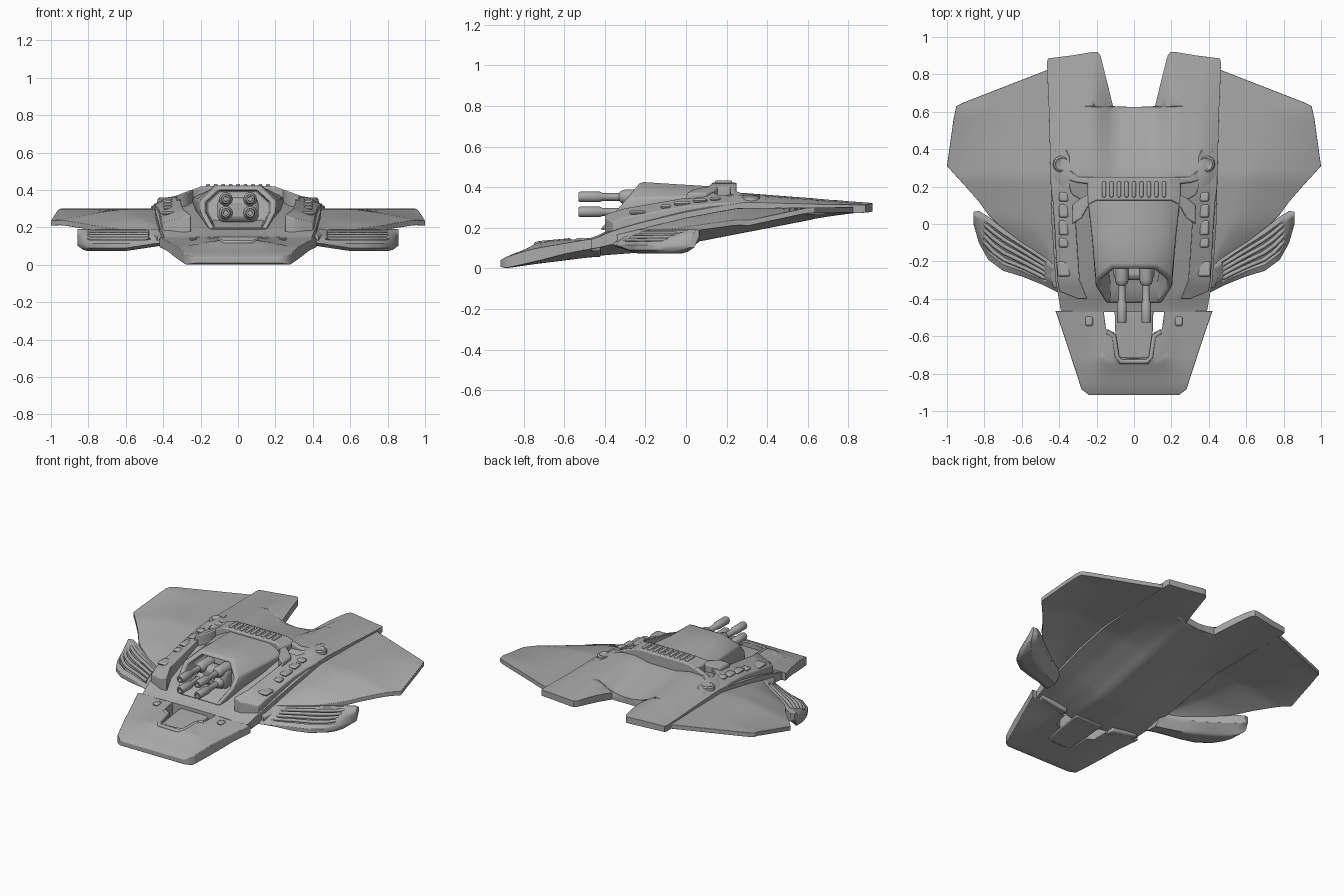
import bpy, bmesh, math

if "Cube" in bpy.data.objects:
    bpy.data.objects.remove(bpy.data.objects["Cube"])

grey = bpy.data.materials.new("hull_grey")
grey.use_nodes = True
grey.diffuse_color = (0.4, 0.4, 0.4, 1)
grey.node_tree.nodes["Principled BSDF"].inputs["Base Color"].default_value = (0.4, 0.4, 0.4, 1)


def ramp(points, v):
    """Piecewise linear lookup."""
    if v <= points[0][0]:
        return points[0][1]
    for (a, p), (b, q) in zip(points, points[1:]):
        if v <= b:
            return p + (q - p) * (v - a) / (b - a)
    return points[-1][1]


def finish(name, bm, mirror=True, bevel=0.008):
    bmesh.ops.recalc_face_normals(bm, faces=bm.faces)
    mesh = bpy.data.meshes.new(name)
    bm.to_mesh(mesh)
    bm.free()
    obj = bpy.data.objects.new(name, mesh)
    bpy.context.collection.objects.link(obj)
    mesh.materials.append(grey)
    if mirror:
        obj.modifiers.new("mirror", 'MIRROR').use_clip = True
    if bevel:
        mod = obj.modifiers.new("bevel", 'BEVEL')
        mod.width, mod.segments, mod.angle_limit = bevel, 2, math.radians(45)
    bpy.ops.object.select_all(action='DESELECT')
    bpy.context.view_layer.objects.active = obj
    obj.select_set(True)
    bpy.ops.object.shade_smooth_by_angle(angle=math.radians(40))


def plate(name, rows, top, bottom, cols=8, across=False):
    """Solid sheet; rows are (y, x_in, x_out), or (x, y_in, y_out) if across."""
    starts, ends = [r[:2] for r in rows], [(r[0], r[2]) for r in rows]
    steps = []
    for (s, *_), (e, *_) in zip(rows, rows[1:]):
        n = max(1, math.ceil((e - s) / 0.04))
        steps += [s + (e - s) * i / n for i in range(n)]
    steps.append(rows[-1][0])
    bm = bmesh.new()
    upper, lower = [], []
    for s in steps:
        a, b = ramp(starts, s), ramp(ends, s)
        line = [(t / cols, a + (b - a) * t / cols) for t in range(cols + 1)]
        line = [(t, s, v) if across else (t, v, s) for t, v in line]
        upper.append([bm.verts.new((x, y, top(x, y, t))) for t, x, y in line])
        lower.append([bm.verts.new((x, y, bottom(x, y, t))) for t, x, y in line])

    def face(*quad):
        if any(v.co.x > 1e-4 for v in quad):
            bm.faces.new(quad)

    last = len(steps) - 1
    for i in range(last):
        for g in (upper, lower):
            for j in range(cols):
                face(g[i][j], g[i + 1][j], g[i + 1][j + 1], g[i][j + 1])
        for j in (0, cols):
            face(upper[i][j], upper[i + 1][j], lower[i + 1][j], lower[i][j])
    for i in (0, last):
        for j in range(cols):
            face(upper[i][j], upper[i][j + 1], lower[i][j + 1], lower[i][j])
    finish(name, bm)


def loft(name, rings, mirror=False, bevel=0.0):
    bm = bmesh.new()
    loops = [[bm.verts.new(p) for p in ring] for ring in rings]
    for a, b in zip(loops, loops[1:]):
        for i in range(len(a)):
            k = (i + 1) % len(a)
            bm.faces.new((a[i], a[k], b[k], b[i]))
    bm.faces.new(loops[0])
    bm.faces.new(loops[-1])
    finish(name, bm, mirror, bevel)


def block(name, centre, size, mirror=True, bevel=0.01):
    bm = bmesh.new()
    bmesh.ops.create_cube(bm, size=1)
    for v in bm.verts:
        v.co = [c + d * s for c, d, s in zip(centre, v.co, size)]
    finish(name, bm, mirror, bevel)


def tube(name, points, radius):
    """Round bar through points, mirrored."""
    curve = bpy.data.curves.new(name, 'CURVE')
    curve.dimensions, curve.bevel_depth, curve.bevel_resolution = '3D', radius, 2
    curve.use_fill_caps = True
    line = curve.splines.new('POLY')
    line.points.add(len(points) - 1)
    for p, co in zip(line.points, points):
        p.co = (*co, 1)
    curve.materials.append(grey)
    obj = bpy.data.objects.new(name, curve)
    bpy.context.collection.objects.link(obj)
    obj.modifiers.new("mirror", 'MIRROR')


# Main hull with trough, narrow keel and two rear prongs
def hull_top(x, y, t=0):
    ridge = ramp([(-.46, .15), (-.38, .19), (-.2, .25), (0, .31), (.25, .375), (.92, .322)], y)
    edge = ramp([(-.46, .14), (-.3, .2), (0, .27), (.3, .32), (.92, .312)], y)
    trough = ramp([(-.46, .15), (-.2, .25), (0, .31), (.25, .352), (.63, .282), (.92, .31)], y)
    return ramp([(.1, trough), (.21, ridge), (.37, ridge - .008), (.46, edge)], x)


def hull_bottom(x, y, t=0):
    keel = ramp([(-.46, .06), (-.2, .08), (0, .12), (.63, .242), (.92, .285)], y)
    edge = ramp([(-.46, .1), (-.2, .16), (0, .21), (.25, .258), (.92, .275)], y)
    return ramp([(.1, keel), (.16, keel + (edge - keel) * .3), (.3, keel + (edge - keel) * .75), (.46, edge)], x)


plate("hull", [(-.47, 0, .39), (-.3, 0, .42), (0, 0, .44), (.625, 0, .455), (.63, .112, .457),
               (.865, .17, .465), (.885, .175, .46), (.9, .18, .34), (.92, .195, .22)],
      hull_top, hull_bottom, 13)


# Swept wings with a drooping leading edge
def wing_top(x, y, t):
    base = ramp([(-.36, .17), (-.2, .2), (0, .25), (.25, .297), (.85, .302)], y)
    droop = ramp([(-.3, .02), (0, .045), (.31, .06), (.6, 0)], y)
    return base - droop * max(0, 1 - (1 - t) / .6) ** 1.2


plate("wing", [(-.34, .38, .43), (-.2, .38, .48), (-.1, .38, .6), (0, .38, .73), (.05, .38, .78),
               (.12, .38, .83), (.2, .38, .9), (.26, .38, .955), (.31, .38, 1), (.56, .38, .965),
               (.63, .38, .95), (.65, .38, .91), (.825, .38, .46)],
      wing_top, lambda x, y, t: wing_top(x, y, t) - .028, 14)


# Nose shovel with a raised centre, open slot, tongue and lip
def nose_top(x, y, t=0):
    edge = ramp([(-.915, .04), (-.88, .06), (-.75, .098), (-.47, .146)], y)
    hump = ramp([(-.915, .04), (-.88, .06), (-.79, .095), (-.73, .128), (-.47, .153)], y)
    return ramp([(.13, hump), (.24, edge)], x)


def nose_bottom(x, y, t=0):
    low = ramp([(-.915, .008), (-.89, 0), (-.75, .02), (-.47, .055)], y)
    return low + ramp([(.2, 0), (.42, .04)], x) * ramp([(-.9, 0), (-.6, 1)], y)


plate("nose", [(-.915, 0, .24), (-.885, 0, .28), (-.72, 0, .334), (-.71, .09, .337),
               (-.58, .105, .38), (-.56, .15, .387), (-.465, .162, .42)], nose_top, nose_bottom, 10)
plate("nose_tongue", [(-.72, 0, .09), (-.58, 0, .1), (-.42, 0, .105)],
      lambda x, y, t: nose_top(x, y) - .025, nose_bottom, 3)
plate("nose_link", [(-.5, .18, .36), (-.42, .18, .38)],
      lambda x, y, t: nose_top(x, y) - .01, nose_bottom, 3)
tube("nose_lip", [(0, -.735, .118), (.07, -.735, .118), (.092, -.71, .122), (.108, -.6, .132),
                  (.145, -.575, .135)], .014)
block("nose_stud", (.24, -.52, .14), (.04, .05, .02))


# Side intake pods with louvres in a recess on the sloping upper face
pod_front = [(.4, -.37), (.5, -.32), (.6, -.28), (.7, -.25), (.78, -.19), (.83, -.1), (.858, 0)]
pod_back = [(.4, -.22), (.5, -.16), (.6, -.09), (.7, -.02), (.78, .04), (.82, .07), (.858, .065)]


def pod_top(x, y, t):
    inside = min(t, 1 - t) > .15 and .48 < x < .8
    return ramp([(0, .115), (.3, .155), (.8, .192), (1, .188)], t) - (.022 if inside else 0)


def pod_bottom(x, y, t):
    return ramp([(0, .09), (.2, .074), (.65, .074), (1, .13)], t) + ramp([(.4, .03), (.6, 0), (.82, 0), (.86, .03)], x)


plate("intake_pod", [(f[0], f[1], b[1]) for f, b in zip(pod_front, pod_back)],
      pod_top, pod_bottom, 14, across=True)
for i in range(4):
    t = .27 + i * .155
    path = []
    for k in range(7):
        x = .475 + k * .055
        a, b = ramp(pod_front, x), ramp(pod_back, x)
        path.append((x, a + (b - a) * t, pod_top(0, 0, t) - .012))
    tube("pod_louvre", path, .011)


# Side rails of the upper frame
def rail_top(x, y, t=0):
    height = ramp([(-.42, .2), (-.3, .255), (0, .315), (.2, .34), (.42, .345)], y)
    return height + (.4 - x) * .38


def sunk(x, y, t):
    return hull_top(x, y) - .03


plate("side_rail", [(-.4, .25, .3), (-.36, .265, .4), (-.3, .29, .41), (0, .31, .425), (.06, .3, .43),
                    (.13, .28, .435), (.16, .33, .44), (.2, .345, .445), (.36, .345, .44),
                    (.395, .36, .42)], rail_top, sunk, 5)
for y, width, length in [(-.24, .07, .08), (-.1, .05, .05), (-.02, .05, .08), (.07, .05, .07), (.145, .05, .05)]:
    block("rail_button", (.375, y, rail_top(.375, y)), (width, length, .02))
disc = [[(.385 + r * math.cos(a * math.pi / 8), .32 + r * math.sin(a * math.pi / 8), z) for a in range(16)]
        for z, r in [(.32, .05), (.352, .045), (.36, .035), (.352, .025)]]
loft("rail_knob", disc, mirror=True)


# Arched crossbar, its struts and ribs
def bar_top(x, y, t):
    return ramp([(.19, .422), (.3, .382), (.4, .345)], x)


plate("crossbar", [(0, .125, .25), (.2, .125, .25), (.25, .1, .25)], bar_top, sunk, 4, across=True)
plate("rear_strut", [(.24, .215, .25), (.3, .22, .25), (.37, .24, .32)], bar_top, sunk, 3, across=True)
plate("front_strut", [(.24, .1, .16), (.28, .03, .14), (.33, .0, .1)], bar_top, sunk, 3, across=True)
for i in range(9):
    block("crossbar_rib", (-.16 + i * .04, .185, .421), (.02, .085, .024), mirror=False, bevel=.006)


# Hooded turret with a slanted, recessed mouth
def hood_ring(y, slant, top, mid, low, scale=1.0):
    half = [(.12, top), (.2, mid), (.2, mid - .06), (.15, low)]
    pts = half + [(-x, z) for x, z in reversed(half)]
    centre = (top + low) / 2
    pts = [(x * scale, centre + (z - centre) * min(scale, 1)) for x, z in pts]
    return [(x, y + (z - low) * slant, z) for x, z in pts]


loft("turret_hood", [hood_ring(-.24, .2, .415, .34, .19, .82), hood_ring(-.42, .85, .415, .34, .19, .87),
                     hood_ring(-.425, .85, .42, .345, .19, .98), hood_ring(-.41, .85, .425, .345, .19, 1.02),
                     hood_ring(-.1, .2, .415, .35, .2, 1.12), hood_ring(.16, 0, .402, .36, .25, 1.25)],
     bevel=.008)
block("turret_mount", (0, -.25, .295), (.22, .1, .13), mirror=False, bevel=.03)

# Four guns with hollow muzzles
barrel = [(-.2, .036), (-.3, .036), (-.32, .03), (-.33, .019), (-.41, .019), (-.425, .026),
          (-.52, .026), (-.53, .022), (-.53, .013), (-.49, .012)]
for z in (.278, .352):
    loft("gun", [[(.065 + r * math.cos(a * math.pi / 8), y, z + r * math.sin(a * math.pi / 8))
                  for a in range(16)] for y, r in barrel], mirror=True)
